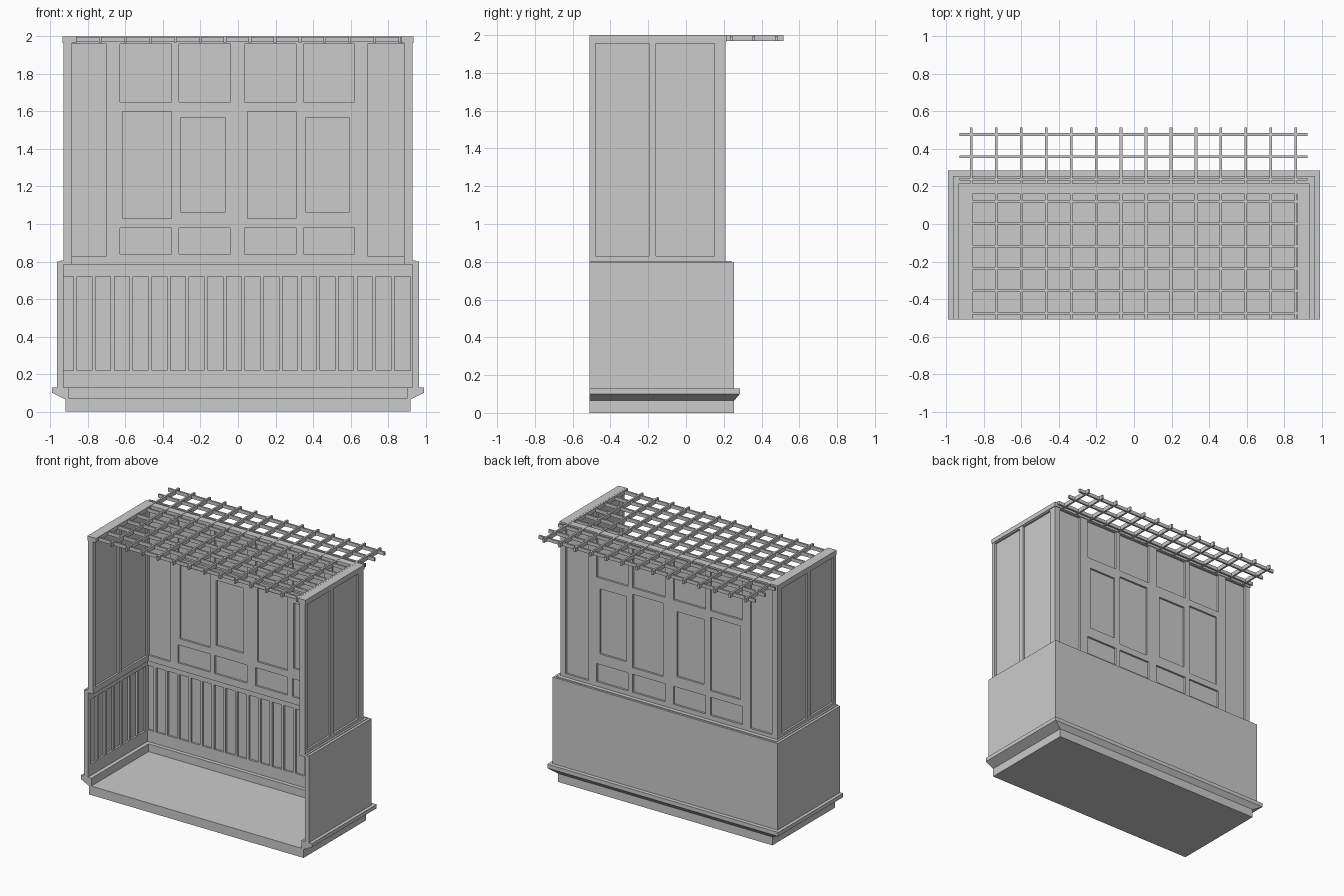
import bpy, bmesh

cube = bpy.data.objects.get("Cube")
if cube:
    bpy.data.objects.remove(cube, do_unlink=True)

grey = bpy.data.materials.new("plain grey")
grey.use_nodes = True
COLOUR = (0.6, 0.6, 0.6, 1)
grey.diffuse_color = COLOUR
grey.node_tree.nodes["Principled BSDF"].inputs["Base Color"].default_value = COLOUR

FRONT = -0.51


def finish(name, bm):
    bmesh.ops.recalc_face_normals(bm, faces=bm.faces)
    mesh = bpy.data.meshes.new(name)
    bm.to_mesh(mesh)
    bm.free()
    mesh.materials.append(grey)
    obj = bpy.data.objects.new(name, mesh)
    bpy.context.collection.objects.link(obj)
    return obj


def add_box(bm, x, y, z):
    verts = bmesh.ops.create_cube(bm, size=1)["verts"]
    for v in verts:
        v.co = [r[0] if c < 0 else r[1] for c, r in zip(v.co, (x, y, z))]


def box(name, x, y, z):
    bm = bmesh.new()
    add_box(bm, x, y, z)
    return finish(name, bm)


def sweep_u(name, profile):
    """Sweep a closed (half width, back, height) profile round three sides."""
    bm = bmesh.new()
    rings = []
    for side, at_back in ((-1, 0), (-1, 1), (1, 1), (1, 0)):
        rings.append([bm.verts.new((side * x, y if at_back else FRONT, z))
                      for x, y, z in profile])
    n = len(profile)
    for a, b in zip(rings, rings[1:]):
        for i in range(n):
            j = (i + 1) % n
            bm.faces.new((a[i], a[j], b[j], b[i]))
    bm.faces.new(rings[0])
    bm.faces.new(rings[-1])
    return finish(name, bm)


def u_band(name, outer, inner, z):
    """Three-sided band of rectangular section; outer and inner are (half width, back)."""
    return sweep_u(name, [(*outer, z[0]), (*outer, z[1]), (*inner, z[1]), (*inner, z[0])])


def frame(name, along, u, z, depth, holes):
    """Slab running along x or y, pierced by rectangular holes (u0, u1, z0, z1)."""
    us = sorted({*u, *(h[i] for h in holes for i in (0, 1))})
    zs = sorted({*z, *(h[i] for h in holes for i in (2, 3))})
    bm = bmesh.new()

    def place(a, b):
        return bm.verts.new((a, depth[0], b) if along == "x" else (depth[0], a, b))

    grid = [[place(a, b) for b in zs] for a in us]
    for i in range(len(us) - 1):
        for j in range(len(zs) - 1):
            cu, cz = (us[i] + us[i + 1]) / 2, (zs[j] + zs[j + 1]) / 2
            if not any(h[0] < cu < h[1] and h[2] < cz < h[3] for h in holes):
                bm.faces.new((grid[i][j], grid[i + 1][j], grid[i + 1][j + 1], grid[i][j + 1]))
    bmesh.ops.delete(bm, geom=[v for v in bm.verts if not v.link_faces], context="VERTS")
    ext = bmesh.ops.extrude_face_region(bm, geom=bm.faces[:], use_keep_orig=True)
    shift = depth[1] - depth[0]
    for v in ext["geom"]:
        if isinstance(v, bmesh.types.BMVert):
            v.co["xyz".index("y" if along == "x" else "x")] += shift
    return finish(name, bm)


# Floor and bevelled skirting
box("floor_slab", (-0.92, 0.92), (FRONT, 0.255), (0, 0.07))
sweep_u("skirting", [(0.99, 0.285, 0.13), (0.99, 0.285, 0.10), (0.92, 0.255, 0.065),
                     (0.90, 0.19, 0.065), (0.90, 0.19, 0.13)])

# Lower walls: plain outside, slatted inside, with a ledge on top
u_band("lower_wall", (0.965, 0.255), (0.945, 0.235), (0.13, 0.80))
u_band("lower_wall_ledge", (0.945, 0.24), (0.885, 0.165), (0.785, 0.805))
pitch, gap = 0.0995, 0.01


def slat_holes(first, count):
    return [(first + pitch * k + gap, first + pitch * (k + 1) - gap, 0.22, 0.72)
            for k in range(count)]


frame("back_wainscot", "x", (-0.945, 0.945), (0.13, 0.79), (0.22, 0.235),
      [(-0.93, -0.877, 0.22, 0.72)] + slat_holes(-0.867, 17) + [(0.835, 0.92, 0.22, 0.72)])
for side, label in ((1, "left"), (-1, "right")):
    frame(label + "_wainscot", "y", (FRONT, 0.22), (0.13, 0.79),
          (side * 0.93, side * 0.945), slat_holes(-0.49, 7))

# Upper side walls: frame, thin panel, top rail
TOP = 1.965
for side, label in ((1, "left"), (-1, "right")):
    frame(label + "_side_frame", "y", (FRONT, 0.165), (0.80, TOP),
          (side * 0.885, side * 0.93),
          [(-0.48, -0.195, 0.83, 1.955), (-0.16, 0.15, 0.83, 1.955)])
    xs = sorted((side * 0.90, side * 0.915))
    box(label + "_side_panel", xs, (-0.50, 0.16), (0.81, 1.96))
    xs = sorted((side * 0.87, side * 0.935))
    box(label + "_side_top_rail", xs, (FRONT, 0.215), (TOP, 2.0))

# Upper back wall with window panels
columns = [(-0.63, -0.355), (-0.315, -0.04), (0.035, 0.31), (0.35, 0.62)]
holes = [(a, b, lo, hi) for a, b in columns for lo, hi in ((1.65, 1.958), (0.84, 0.98))]
for k in (0, 2):
    holes.append((columns[k][0] + 0.015, columns[k][1], 1.03, 1.60))
    holes.append((columns[k + 1][0] + 0.012, columns[k + 1][1] - 0.028, 1.062, 1.567))
holes.append((-0.885, -0.70, 0.83, 1.958))
frame("back_frame", "x", (-0.93, 0.66), (0.80, TOP), (0.165, 0.21), holes)
frame("back_end_frame", "x", (0.66, 0.93), (0.80, TOP), (0.165, 0.21),
      [(0.69, 0.885, 0.83, 1.958)])
box("back_panel", (-0.92, 0.92), (0.18, 0.195), (0.81, 1.96))
box("back_top_rail", (-0.87, 0.87), (0.16, 0.215), (TOP, 1.998))

# Roof trellis
bm = bmesh.new()
for k in range(14):
    x = -0.867 + 0.133 * k
    add_box(bm, (x - 0.007, x + 0.007), (FRONT, 0.515), (1.968, 2.0))
finish("trellis_long_bars", bm)
bm = bmesh.new()
for k in range(9):
    y = -0.475 + 0.119 * k
    add_box(bm, (-0.93, 0.925), (y - 0.007, y + 0.007), (1.97, 1.996))
finish("trellis_cross_bars", bm)
